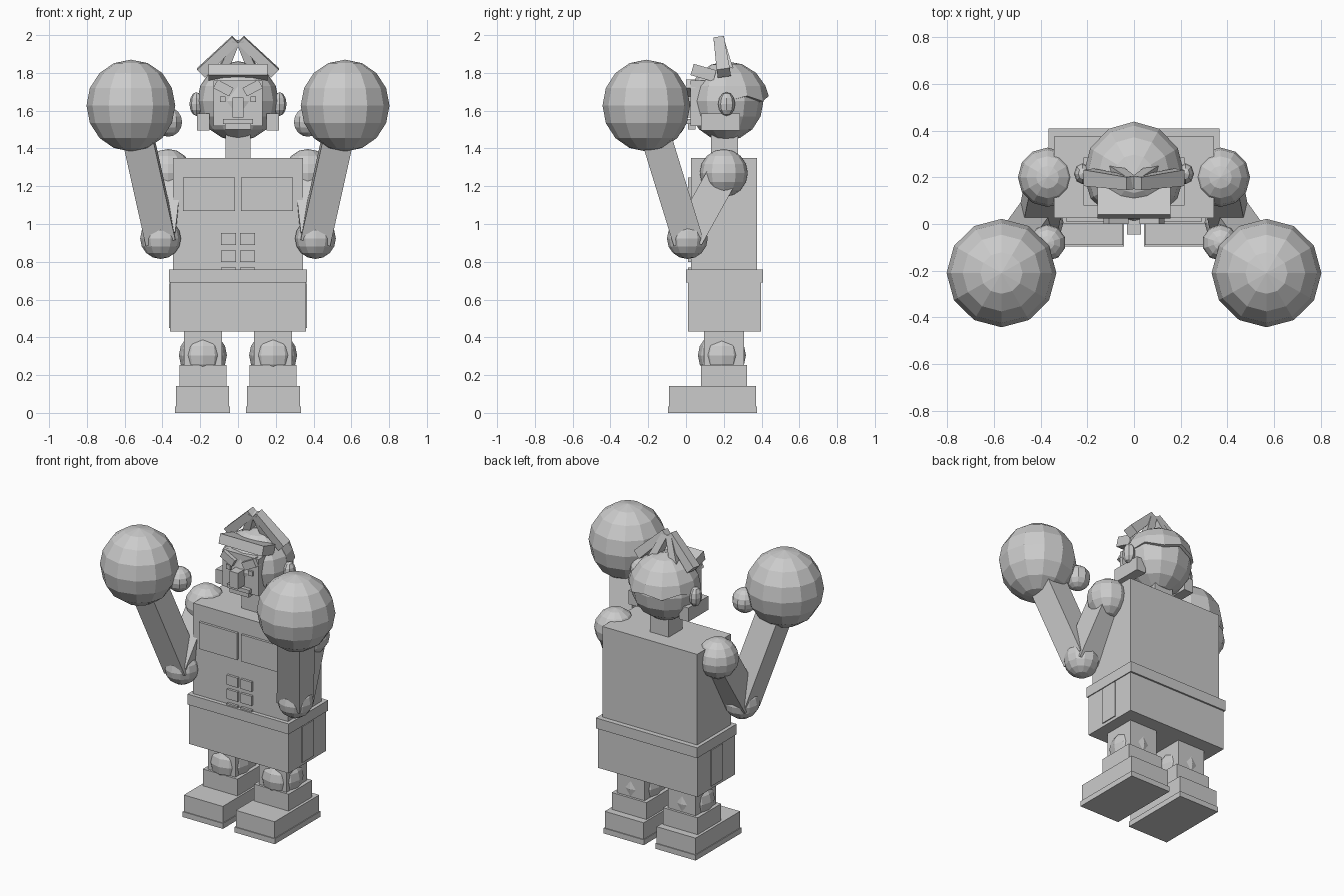
import bpy, bmesh, math
from mathutils import Vector, Matrix

if "Cube" in bpy.data.objects:
    bpy.data.objects.remove(bpy.data.objects["Cube"])

grey = bpy.data.materials.new("plain_grey")
grey.diffuse_color = (0.6, 0.6, 0.6, 1)
grey.use_nodes = True
grey.node_tree.nodes["Principled BSDF"].inputs["Base Color"].default_value = grey.diffuse_color


def finish(name, bm):
    mesh = bpy.data.meshes.new(name)
    bmesh.ops.recalc_face_normals(bm, faces=bm.faces)
    bm.to_mesh(mesh)
    bm.free()
    mesh.materials.append(grey)
    ob = bpy.data.objects.new(name, mesh)
    bpy.context.collection.objects.link(ob)
    return ob


def box(name, x, y, z, rot=None):
    """Box from min/max ranges, optionally turned about its centre."""
    bm = bmesh.new()
    bmesh.ops.create_cube(bm, size=1)
    c = Vector([sum(r) / 2 for r in (x, y, z)])
    s = [abs(r[1] - r[0]) for r in (x, y, z)]
    m = Matrix.Translation(c) @ (rot or Matrix()) @ Matrix.Diagonal((*s, 1))
    bm.transform(m)
    return finish(name, bm)


def ball(name, c, r, seg=12, rings=8):
    bm = bmesh.new()
    bmesh.ops.create_uvsphere(bm, u_segments=seg, v_segments=rings, radius=1)
    r = r if isinstance(r, tuple) else (r, r, r)
    bm.transform(Matrix.Translation(c) @ Matrix.Diagonal((*r, 1)))
    return finish(name, bm)


def bar(name, a, b, w, d, taper=1.0):
    """Square-section bar between two points."""
    a, b = Vector(a), Vector(b)
    axis = (b - a).normalized()
    side = Vector((1, 0, 0))
    side = (side - axis * side.dot(axis)).normalized()
    front = axis.cross(side)
    bm = bmesh.new()
    rings = []
    for p, k in ((a, 1), (b, taper)):
        rings.append([bm.verts.new(p + side * w * k * i / 2 + front * d * k * j / 2)
                      for i, j in ((-1, -1), (1, -1), (1, 1), (-1, 1))])
    bm.faces.new(rings[0])
    bm.faces.new(rings[1])
    for i in range(4):
        j = (i + 1) % 4
        bm.faces.new((rings[0][i], rings[0][j], rings[1][j], rings[1][i]))
    return finish(name, bm)


# Torso, belt and shorts
box("torso", (-.343, .343), (.026, .375), (.7, 1.35))
box("belt", (-.366, .366), (0, .408), (.69, .758))
box("shorts", (-.36, .36), (.01, .397), (.43, .70))
box("neck", (-.067, .067), (.132, .275), (1.3, 1.5))

# Head
HEAD = Vector((0, .21, 1.65))
ball("head", HEAD, (.215, .2, .21))
box("face", (-.13, .13), (.025, .13), (1.52, 1.76))
box("nose", (-.03, .03), (-.045, .05), (1.565, 1.67))
box("moustache", (-.08, .08), (.0, .05), (1.53, 1.555))
box("mouth", (-.07, .07), (.01, .05), (1.50, 1.53))
box("fringe", (-.157, .157), (.03, .155), (1.77, 1.832),
    Matrix.Rotation(math.radians(-16), 4, 'X'))

# Hair shell over the back of the head, with a jagged lower edge
bm = bmesh.new()
bmesh.ops.create_uvsphere(bm, u_segments=12, v_segments=8, radius=.228)
bmesh.ops.delete(bm, geom=[v for v in bm.verts if v.co.z < -.01 or v.co.y < -.01],
                 context='VERTS')
for i, v in enumerate(sorted((v for v in bm.verts if v.co.z < .02),
                             key=lambda v: v.co.x)):
    v.co.z += .03 * (i % 2)
shell = bmesh.ops.solidify(bm, geom=bm.faces[:], thickness=.02)
bm.transform(Matrix.Translation(HEAD) @ Matrix.Diagonal((.95, 1, .93, 1)))
finish("back_hair", bm)

for s, tag in ((-1, "left"), (1, "right")):
    def sx(a, b):
        return (min(s * a, s * b), max(s * a, s * b))

    # Head details
    ball(tag + "_ear", (s * .22, .215, 1.635), (.037, .045, .063), 8, 6)
    box(tag + "_jaw", sx(.15, .217), (.08, .285), (1.495, 1.585))
    box(tag + "_eye", sx(.065, .095), (.012, .04), (1.645, 1.675))
    box(tag + "_eyebrow", sx(.03, .125), (.0, .05), (1.695, 1.745),
        Matrix.Rotation(math.radians(-28 * s), 4, 'Y'))
    # Crest of bars meeting at the top
    bar(tag + "_outer_crest", (s * .195, .20, 1.80), (s * .015, .175, 1.975), .06, .07, .8)
    bar(tag + "_inner_crest", (s * .085, .22, 1.80), (s * .012, .175, 1.97), .05, .07, .8)

    # Chest and stomach plates
    box(tag + "_chest", sx(.016, .29), (.01, .1), (1.07, 1.245))
    for i, z in enumerate((.89, .798, .706)):
        box(f"{tag}_stomach_{i + 1}", sx(.01, .09), (.01, .1), (z, z + .063))
    box(tag + "_shorts_panel", sx(.3, .366), (.143, .26), (.45, .685))

    # Arms and gloves
    shoulder = (s * .37, .2, 1.27)
    elbow = (s * .41, .007, .923)
    glove = (s * .567, -.21, 1.627)
    ball(tag + "_shoulder", shoulder, .127)
    ball(tag + "_elbow", elbow, .108)
    ball(tag + "_glove", glove, (.235, .232, .243))
    ball(tag + "_thumb", (s * .37, -.08, 1.54), .078, 10, 8)
    bar(tag + "_upper_arm", shoulder, elbow, .155, .165)
    bar(tag + "_forearm", elbow, glove, .16, .16)

    # Legs and boots
    box(tag + "_thigh", sx(.085, .285), (.095, .307), (.24, .5))
    ball(tag + "_knee", (s * .186, .19, .305), .127)
    box(tag + "_boot_cuff", sx(.06, .31), (.08, .323), (.13, .253))
    box(tag + "_boot", sx(.047, .328), (-.09, .37), (.02, .143))
    box(tag + "_sole", sx(.042, .333), (-.096, .376), (0, .035))
